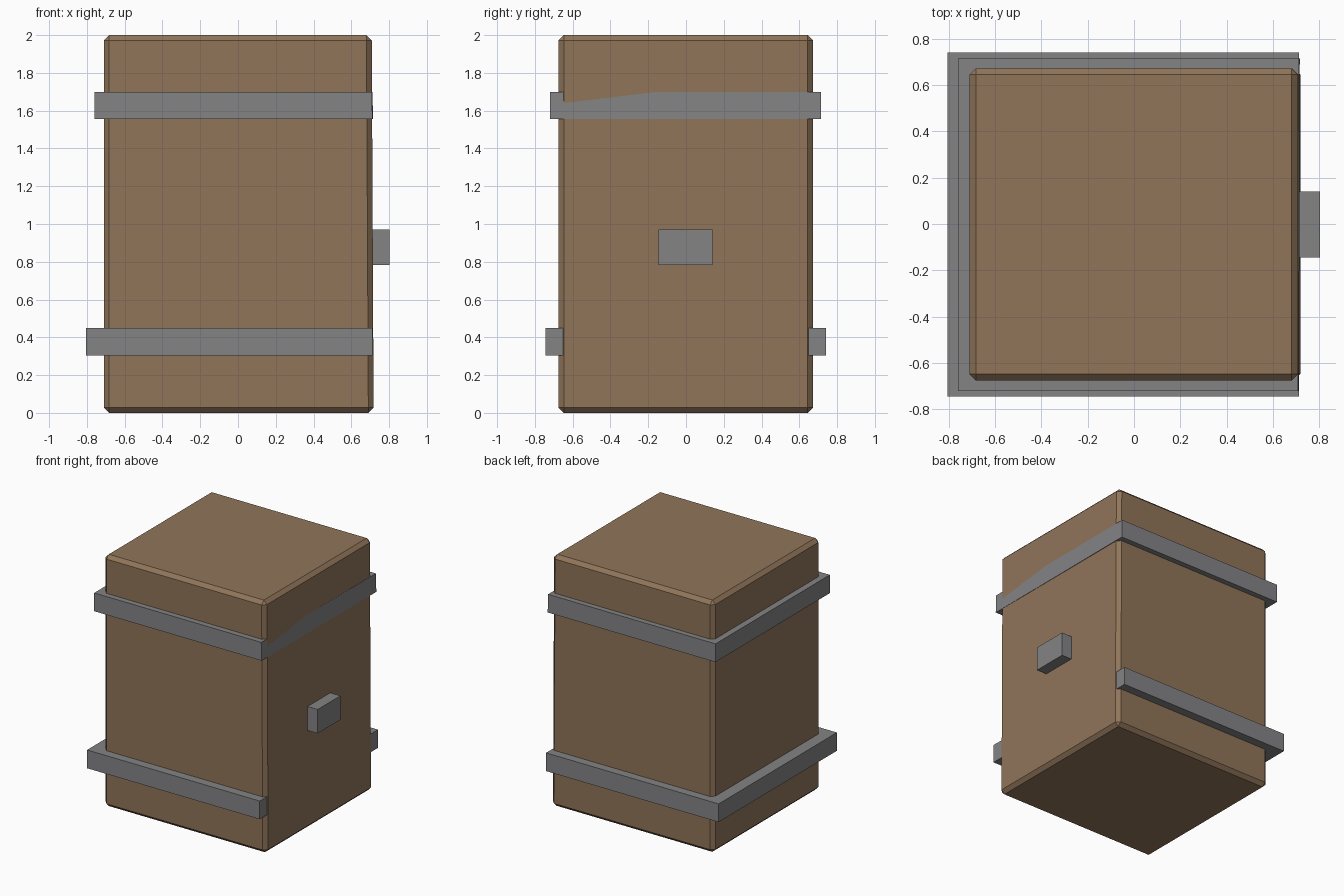
import bpy, bmesh

if "Cube" in bpy.data.objects:
    bpy.data.objects.remove(bpy.data.objects["Cube"])


def material(name, colour):
    m = bpy.data.materials.new(name)
    m.diffuse_color = (*colour, 1)
    m.use_nodes = True
    m.node_tree.nodes["Principled BSDF"].inputs["Base Color"].default_value = m.diffuse_color
    return m


wood = material("brown wood", (0.28, 0.178, 0.102))
metal = material("grey metal", (0.23, 0.227, 0.235))


def box(name, xs, ys, zs, mat, right_x=None, bevel=0.0):
    """Box between limits; right_x(y, z) may tilt the right face."""
    bm = bmesh.new()
    bmesh.ops.create_cube(bm, size=1)
    for v in bm.verts:
        right = v.co.x > 0
        y, z = ys[v.co.y > 0], zs[v.co.z > 0]
        v.co = (right_x(y, z) if right and right_x else xs[right], y, z)
    if bevel:
        bmesh.ops.bevel(bm, geom=bm.edges[:], offset=bevel, segments=1,
                        affect='EDGES')
    bmesh.ops.recalc_face_normals(bm, faces=bm.faces[:])
    mesh = bpy.data.meshes.new(name)
    bm.to_mesh(mesh)
    bm.free()
    mesh.materials.append(mat)
    ob = bpy.data.objects.new(name, mesh)
    bpy.context.collection.objects.link(ob)
    return ob


def body_x(y, z):
    return 0.718 - 0.005 * z


# Chamfered chest body, right side leaning in slightly towards the top
box("body", (-0.71, 0.71), (-0.675, 0.672), (0, 2), wood, body_x, 0.028)

# Upper strap: its right face crosses the body wall along a slanted line
box("upper_strap", (-0.76, 0.712), (-0.72, 0.715), (1.555, 1.70), metal,
    lambda y, z: body_x(y, z) + 0.02 * ((y + 0.645) * 0.121 + 1.64 - z))

# Lower strap: its right face sits just inside the body wall
box("lower_strap", (-0.805, 0.712), (-0.745, 0.74), (0.305, 0.45), metal)

# Latch block on the right side
box("latch", (0.69, 0.802), (-0.145, 0.14), (0.782, 0.972), metal)
